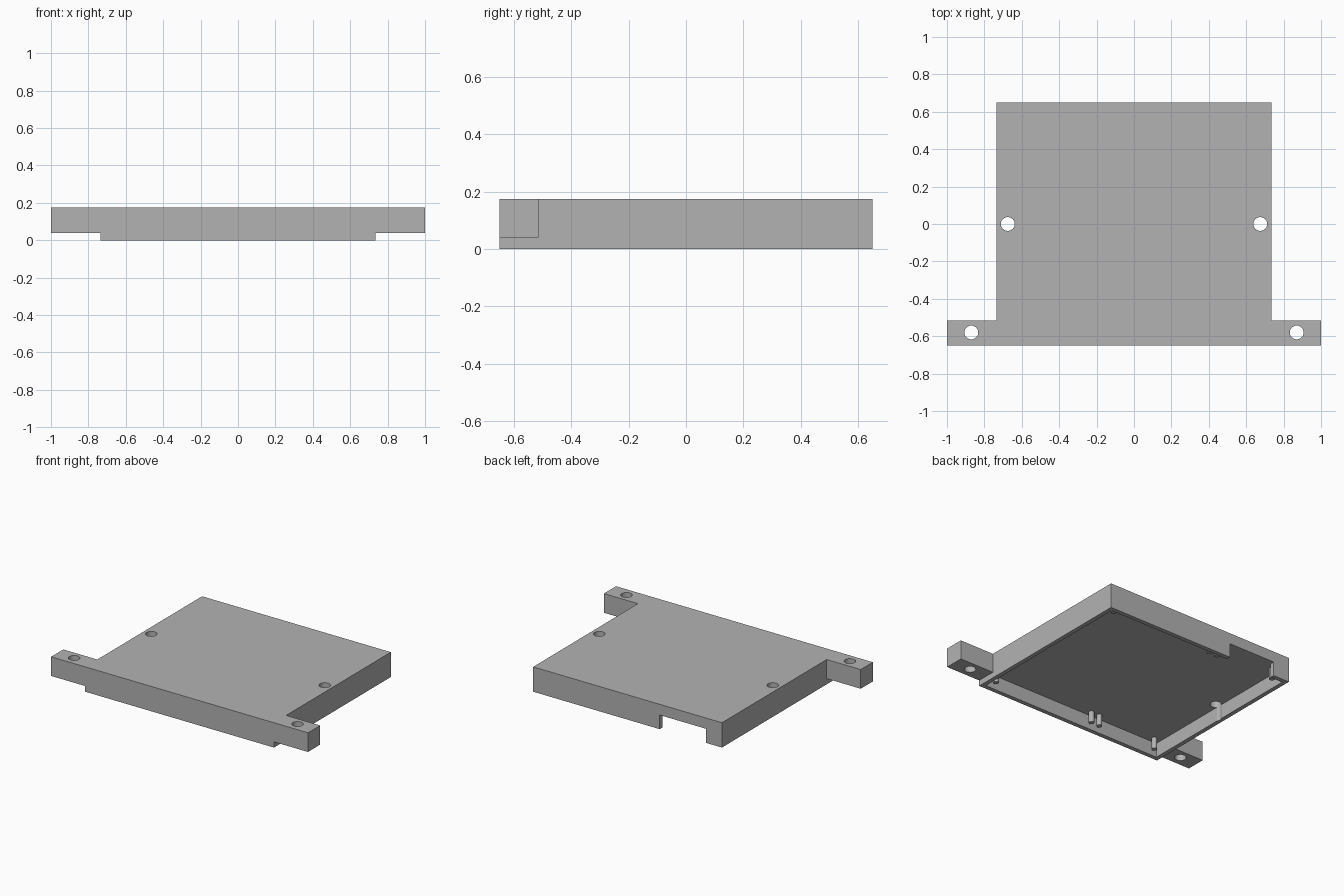
import bpy
import bmesh
from mathutils import Matrix, Vector

if "Cube" in bpy.data.objects:
    bpy.data.objects.remove(bpy.data.objects["Cube"], do_unlink=True)

grey = bpy.data.materials.new("plain_grey")
grey.use_nodes = True
grey.diffuse_color = (0.45, 0.45, 0.45, 1)
grey.node_tree.nodes["Principled BSDF"].inputs["Base Color"].default_value = grey.diffuse_color

HALF_X, HALF_Y, TOP = 0.735, 0.65, 0.175
WALL, CEILING = 0.03, 0.1


def finish(name, bm):
    mesh = bpy.data.meshes.new(name)
    bm.to_mesh(mesh)
    bm.free()
    mesh.materials.append(grey)
    obj = bpy.data.objects.new(name, mesh)
    bpy.context.collection.objects.link(obj)
    return obj


def box(name, low, high):
    low, high = Vector(low), Vector(high)
    bm = bmesh.new()
    place = Matrix.Translation((low + high) / 2) @ Matrix.Diagonal((high - low).to_4d())
    bmesh.ops.create_cube(bm, size=1, matrix=place)
    return finish(name, bm)


def cylinder(name, x, y, low, high, radius):
    bm = bmesh.new()
    bmesh.ops.create_cone(bm, cap_ends=True, segments=32, radius1=radius, radius2=radius,
                          depth=high - low, matrix=Matrix.Translation((x, y, (low + high) / 2)))
    return finish(name, bm)


def combine(target, other, operation):
    # apply the boolean, then drop the helper
    mod = target.modifiers.new(operation.lower(), "BOOLEAN")
    mod.operation, mod.object, mod.solver = operation, other, "EXACT"
    bpy.context.view_layer.objects.active = target
    bpy.ops.object.modifier_apply(modifier=mod.name)
    bpy.data.objects.remove(other, do_unlink=True)


# Cover block with a mounting ear on each side of the front
cover = box("cover", (-HALF_X, -HALF_Y, 0), (HALF_X, HALF_Y, TOP))
for side in (-1, 1):
    xs = sorted((side * 0.7, side))
    ear = box("ear", (xs[0], -HALF_Y, 0.04), (xs[1], -0.515, TOP))
    combine(cover, ear, "UNION")

# Hollow underside
inner_x, inner_y = HALF_X - WALL, HALF_Y - WALL
combine(cover, box("cavity", (-inner_x, -inner_y, -0.1), (inner_x, inner_y, CEILING)), "DIFFERENCE")

# Cable notch in the rear wall
combine(cover, box("notch", (-0.61, 0.58, -0.1), (-0.25, 0.7, 0.099)), "DIFFERENCE")

# Screw holes through the ears and the top
for side in (-1, 1):
    for x, y in ((0.87, -0.58), (0.675, 0)):
        combine(cover, cylinder("hole", side * x, y, -0.1, 0.3, 0.037), "DIFFERENCE")

# Locating pegs hanging from the ceiling
parts = [cover]
for y in (-0.58, 0.58):
    for x in (-0.655, -0.2, -0.135, 0.655):
        parts.append(cylinder("locating_peg", x, y, 0.022, CEILING + 0.005, 0.018))

# Smooth round walls, keep crisp edges
bpy.ops.object.select_all(action="DESELECT")
for obj in parts:
    obj.select_set(True)
bpy.context.view_layer.objects.active = cover
bpy.ops.object.shade_smooth_by_angle()
